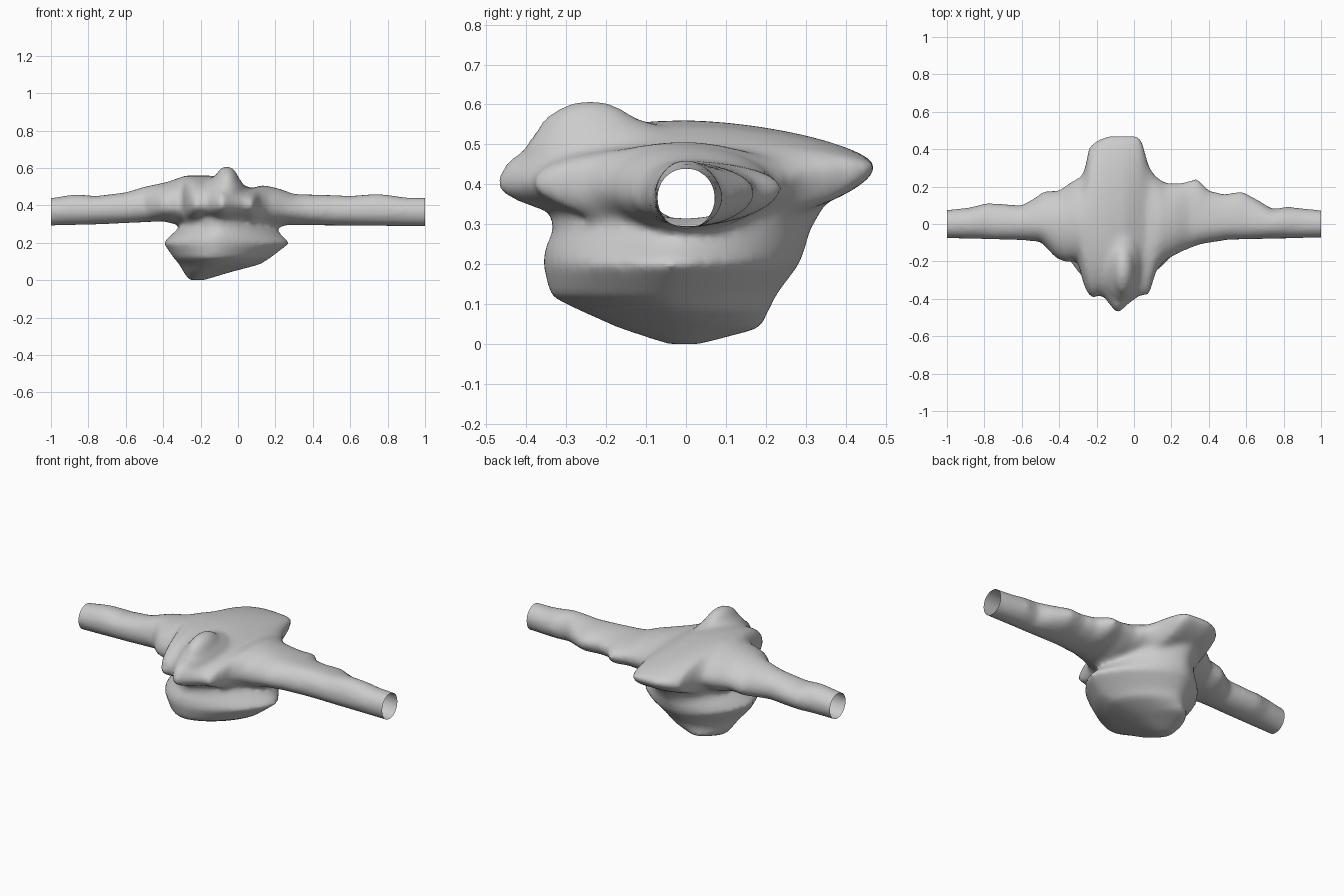
import bpy, bmesh, math
from mathutils import Matrix

if "Cube" in bpy.data.objects:
    bpy.data.objects.remove(bpy.data.objects["Cube"])

# Outline profiles along the tunnel: (x, value)
TOP = [(-1.1, .44), (-1, .44), (-.87, .46), (-.76, .45), (-.6, .47), (-.5, .5), (-.38, .525), (-.28, .56),
       (-.15, .56), (-.05, .545), (.01, .52), (.07, .49), (.13, .51), (.22, .49), (.3, .46),
       (.5, .455), (.6, .45), (.75, .463), (.9, .442), (1.1, .44)]
BOTTOM = [(-1.1, .288), (-.7, .3), (-.4, .315), (-.3, .29), (.2, .28), (.26, .295), (1.1, .286)]
BACK = [(-1.1, .074), (-1, .075), (-.87, .09), (-.79, .113), (-.6, .1), (-.53, .14), (-.48, .177), (-.4, .18),
        (-.33, .23), (-.27, .26), (-.24, .41), (-.2, .45), (-.13, .475), (.01, .475), (.045, .455), (.07, .33),
        (.11, .26), (.17, .22), (.25, .22), (.34, .245), (.4, .18), (.48, .16), (.58, .175), (.66, .13),
        (.74, .08), (.82, .093), (1, .073), (1.1, .073)]
FRONT = [(-1.1, -.073), (-.6, -.087), (-.5, -.095), (-.42, -.18), (-.37, -.205), (-.3, -.2), (-.27, -.33),
         (-.23, -.4), (-.17, -.38), (-.09, -.485), (-.03, -.43), (.03, -.385), (.08, -.38), (.12, -.25),
         (.16, -.2), (.25, -.15), (.35, -.11), (.5, -.085), (1, -.073), (1.1, -.073)]
# Height of the back and front edges
BACK_Z = [(-1.1, .366), (-.45, .39), (-.2, .445), (.05, .445), (.15, .4), (.6, .38), (.75, .366), (1.1, .366)]
FRONT_Z = [(-1.1, .366), (-.4, .39), (.1, .4), (.3, .366), (1.1, .366)]
# Lower rock: (z, x min, x max, y min, y max)
LOWER = [(.0, -.26, -.18, -.05, .04), (.04, -.29, -.05, -.17, .19), (.085, -.315, .12, -.27, .21),
         (.12, -.345, .175, -.34, .225), (.2, -.4, .28, -.36, .285), (.24, -.36, .235, -.355, .3),
         (.28, -.315, .2, -.335, .31), (.35, -.29, .16, -.34, .35), (.42, -.25, .08, -.36, .36)]
N = 40


def sample(profile, x):
    for (a, u), (b, v) in zip(profile, profile[1:]):
        if x <= b:
            return u + (v - u) * (x - a) / (b - a)
    return profile[-1][1]


def loft(bm, rings):
    rows = [[bm.verts.new(p) for p in ring] for ring in rings]
    for a, b in zip(rows, rows[1:]):
        for i in range(N):
            j = (i + 1) % N
            bm.faces.new((a[i], a[j], b[j], b[i]))
    bm.faces.new(rows[0][::-1])
    bm.faces.new(rows[-1])


def tunnel_ring(x):
    top, low = sample(TOP, x), sample(BOTTOM, x)
    back, front = sample(BACK, x), sample(FRONT, x)
    wide = min(1, max(0, (back - front - .2) / .4))
    ring = []
    for i in range(N):
        t = 2 * math.pi * i / N
        c, s = math.cos(t), math.sin(t)
        edge, ez = (back, sample(BACK_Z, x)) if c > 0 else (front, sample(FRONT_Z, x))
        # Front shoulder is fuller than the other quarters
        p = 1 - .1 * wide if c < 0 < s else 1 + .2 * wide
        ring.append((x, edge * abs(c) ** p, ez + ((top if s > 0 else low) - ez) * abs(s) ** p))
    return ring


def lower_ring(z, x0, x1, y0, y1):
    # Widest slightly left of the middle, pinched towards both ends
    cx, cy = x0 + (x1 - x0) * .42, (y0 + y1) / 2
    ring = []
    for i in range(N):
        t = 2 * math.pi * i / N
        c, s = math.cos(t), math.sin(t)
        p = 1.3 if c > 0 else 1.15
        x = cx + ((x1 if c > 0 else x0) - cx) * abs(c) ** p
        ring.append((x, cy + (y1 - y0) / 2 * math.copysign(abs(s) ** p, s), z))
    return ring


# Tunnel and lower rock as overlapping solids
bm = bmesh.new()
loft(bm, [tunnel_ring(-1.06 + 2.12 * i / 106) for i in range(107)])
loft(bm, [lower_ring(*row) for row in LOWER])
# Knob on the front of the roof, with a broader shoulder under it
for centre, size in (((-.06, -.24, .48), (.075, .15, .13)), ((-.07, -.2, .47), (.11, .21, .1))):
    bmesh.ops.create_uvsphere(bm, u_segments=24, v_segments=16, radius=1,
                              matrix=Matrix.Translation(centre) @ Matrix.Diagonal((*size, 1)))
bmesh.ops.recalc_face_normals(bm, faces=bm.faces)
mesh = bpy.data.meshes.new("rock_tunnel")
bm.to_mesh(mesh)
bm.free()
rock = bpy.data.objects.new("rock_tunnel", mesh)
bpy.context.collection.objects.link(rock)
bpy.context.view_layer.objects.active = rock
rock.select_set(True)

# Fuse into one skin and soften it
fuse = rock.modifiers.new("fuse", 'REMESH')
fuse.mode = 'VOXEL'
fuse.voxel_size = .015
soft = rock.modifiers.new("soften", 'SMOOTH')
soft.factor = .5
soft.iterations = 8
for name in ("fuse", "soften"):
    bpy.ops.object.modifier_apply(modifier=name)

# Cut both tube mouths open and rest the rock on the ground
bm = bmesh.new()
bm.from_mesh(rock.data)
for side in (-1, 1):
    bmesh.ops.bisect_plane(bm, geom=bm.verts[:] + bm.edges[:] + bm.faces[:], plane_co=(side, 0, 0),
                           plane_no=(side, 0, 0), clear_outer=True)
low = min(v.co.z for v in bm.verts)
for v in bm.verts:
    v.co.z -= low * max(0, 1 - v.co.z / .2)
bm.to_mesh(rock.data)
bm.free()
for poly in rock.data.polygons:
    poly.use_smooth = True
